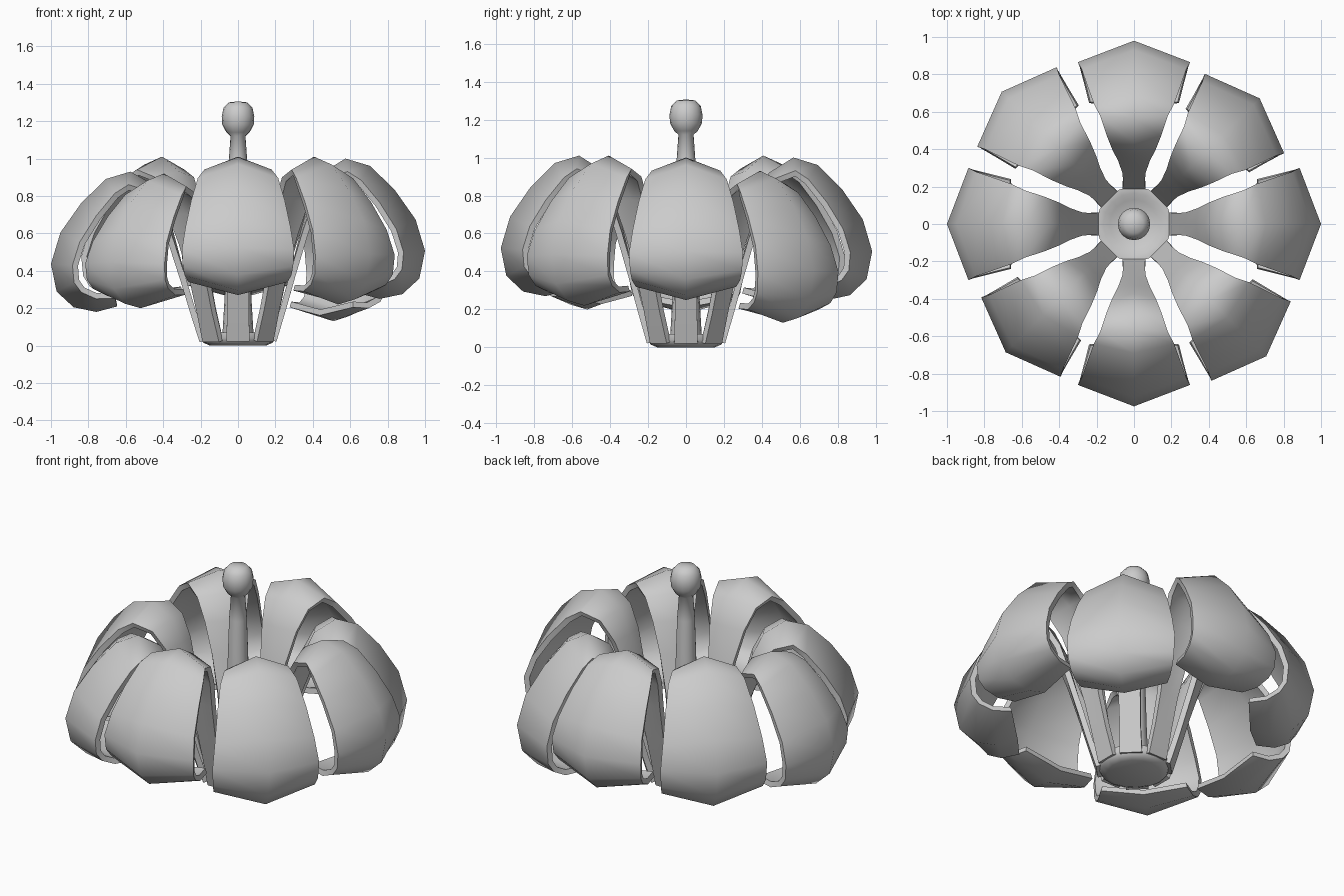
import bpy, bmesh, math
from mathutils import Vector

if "Cube" in bpy.data.objects:
    bpy.data.objects.remove(bpy.data.objects["Cube"])

grey = bpy.data.materials.new("soft_grey")
grey.diffuse_color = (0.6, 0.6, 0.6, 1)
grey.use_nodes = True
grey.node_tree.nodes["Principled BSDF"].inputs["Base Color"].default_value = grey.diffuse_color


def finish(name, bm, angle):
    me = bpy.data.meshes.new(name)
    bm.to_mesh(me)
    bm.free()
    ob = bpy.data.objects.new(name, me)
    bpy.context.collection.objects.link(ob)
    me.materials.append(grey)
    bpy.ops.object.select_all(action='DESELECT')
    ob.select_set(True)
    bpy.context.view_layer.objects.active = ob
    bpy.ops.object.shade_smooth_by_angle(angle=math.radians(angle))
    return ob


def lathe(name, profile, sides=16, angle=50):
    bm = bmesh.new()
    vs = [bm.verts.new((r, 0, z)) for r, z in profile]
    es = [bm.edges.new(p) for p in zip(vs, vs[1:])]
    bmesh.ops.spin(bm, geom=vs + es, cent=(0, 0, 0), axis=(0, 0, 1),
                   angle=math.tau, steps=sides)
    bmesh.ops.remove_doubles(bm, verts=bm.verts[:], dist=0.0005)
    bmesh.ops.recalc_face_normals(bm, faces=bm.faces[:])
    return finish(name, bm, angle)


# base cup and central stalk with its round knob
lathe("base_cup", [(0, 0), (0.15, 0), (0.185, 0.015), (0.2, 0.04), (0.2, 0.07),
                   (0.165, 0.07), (0.13, 0.045), (0, 0.04)])
lathe("stalk", [(0, 0.03), (0.085, 0.03), (0.072, 0.25), (0.062, 0.6), (0.05, 0.98),
                (0.04, 1.12), (0.062, 1.14), (0.084, 1.18), (0.087, 1.225),
                (0.078, 1.27), (0.05, 1.3), (0, 1.306)], angle=70)

# petal ridge line: radius, height, half width, how far the edges fold back
RIDGE = [(0.175, 0.03, 0.062, 0), (0.225, 0.2, 0.058, 0), (0.275, 0.38, 0.062, 0),
         (0.33, 0.6, 0.085, 0.01), (0.375, 0.78, 0.115, 0.025), (0.44, 0.92, 0.145, 0.045),
         (0.57, 1.0, 0.18, 0.07), (0.7, 0.96, 0.215, 0.09), (0.83, 0.83, 0.25, 0.105),
         (0.94, 0.67, 0.28, 0.115), (0.99, 0.5, 0.3, 0.115), (0.96, 0.35, 0.295, 0.105),
         (0.87, 0.265, 0.285, 0.09), (0.75, 0.24, 0.265, 0.07), (0.64, 0.27, 0.24, 0.045)]
TOP = 6


def petal(name, degrees, reach, top, bottom):
    # stretch the hanging half between this petal's own top and bottom
    pts = []
    for i, (r, z, w, d) in enumerate(RIDGE):
        z = z * top if i <= TOP else bottom + (z - 0.24) / 0.76 * (top - bottom)
        r = 0.175 + (r - 0.175) * (reach - 0.175) / 0.815
        pts.append((Vector((r, z)), w, d))
    a = math.radians(degrees)
    out, side = Vector((math.cos(a), math.sin(a), 0)), Vector((-math.sin(a), math.cos(a), 0))
    bm = bmesh.new()
    rows = []
    for i, (p, w, d) in enumerate(pts):
        t = (pts[min(i + 1, len(pts) - 1)][0] - pts[max(i - 1, 0)][0]).normalized()
        q = p + Vector((t.y, -t.x)) * d
        rows.append([bm.verts.new(out * c.x + side * s * w + Vector((0, 0, c.y)))
                     for s, c in ((-1, q), (0, p), (1, q))])
    for u, v in zip(rows, rows[1:]):
        for j in range(2):
            bm.faces.new((u[j], v[j], v[j + 1], u[j + 1]))
    ob = finish(name, bm, 60)
    m = ob.modifiers.new("thickness", 'SOLIDIFY')
    m.thickness, m.offset = 0.032, -1
    bpy.ops.object.modifier_apply(modifier=m.name)
    bpy.ops.object.shade_smooth_by_angle(angle=math.radians(60))


# ring of eight uneven petals: reach, top height, bottom height
SHAPES = [(1.0, 1.0, 0.25), (0.95, 0.93, 0.13), (0.98, 1.0, 0.25), (1.0, 1.01, 0.21),
          (1.0, 0.93, 0.18), (0.97, 0.92, 0.2), (0.975, 1.01, 0.27), (1.0, 1.01, 0.22)]
for k, shape in enumerate(SHAPES):
    petal(f"petal_{k + 1}", 45 * k, *shape)
